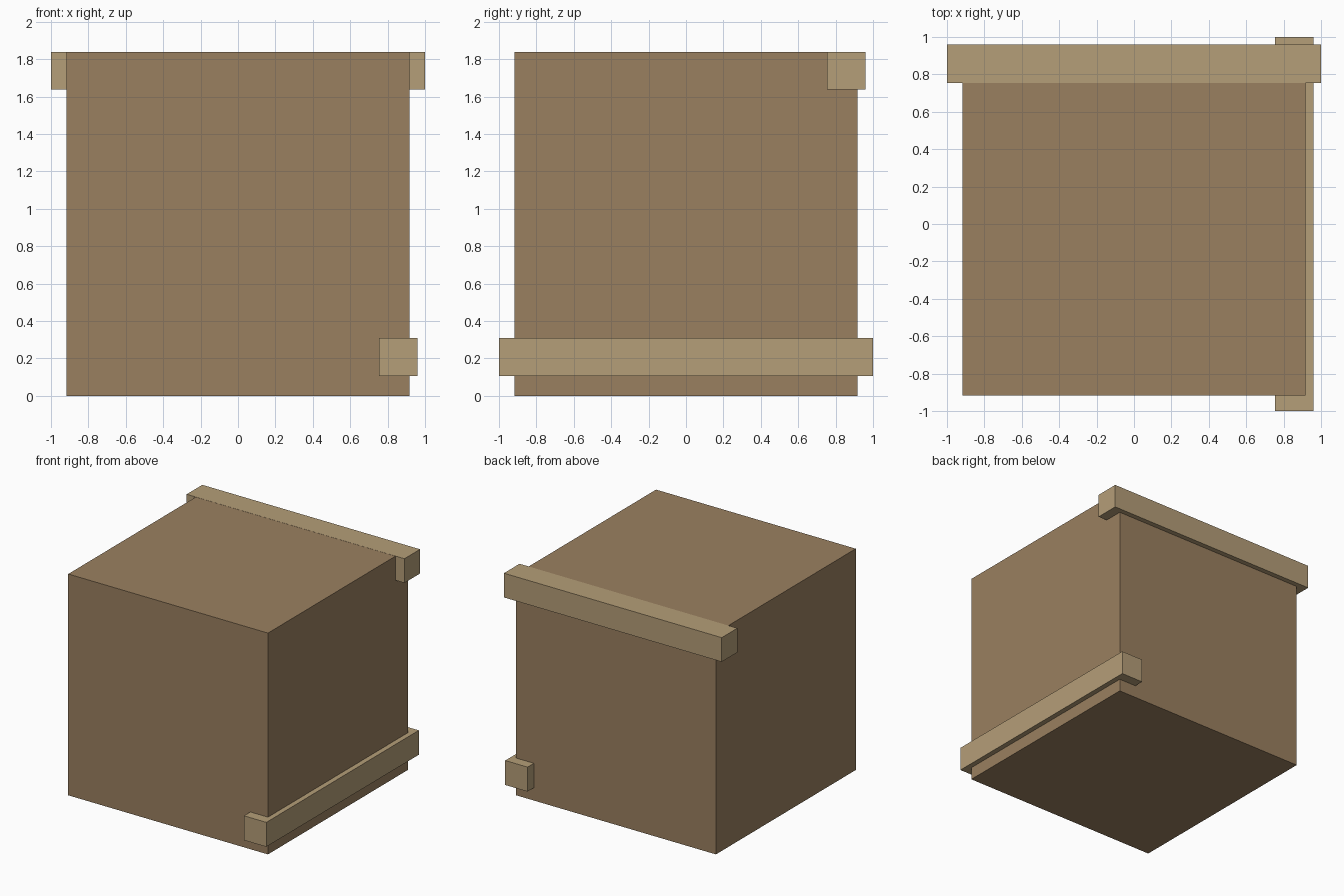
import bpy

if "Cube" in bpy.data.objects:
    bpy.data.objects.remove(bpy.data.objects["Cube"])


def material(name, color):
    mat = bpy.data.materials.new(name)
    mat.diffuse_color = (*color, 1)
    mat.use_nodes = True
    mat.node_tree.nodes["Principled BSDF"].inputs["Base Color"].default_value = mat.diffuse_color
    return mat


def box(name, low, high, mat):
    """Axis-aligned box between two corners."""
    center = [(a + b) / 2 for a, b in zip(low, high)]
    bpy.ops.mesh.primitive_cube_add(size=1, location=center)
    obj = bpy.context.object
    obj.name = name
    obj.scale = [b - a for a, b in zip(low, high)]
    bpy.ops.object.transform_apply(location=False, rotation=False, scale=True)
    obj.data.materials.append(mat)
    return obj


dark_wood = material("dark_wood", (0.323, 0.216, 0.117))
light_wood = material("light_wood", (0.462, 0.342, 0.188))

# Main cube
box("crate_body", (-0.917, -0.917, 0), (0.917, 0.917, 1.837), dark_wood)

# Beam along the top back edge, a hair above the body so its top shows
box("top_back_beam", (-1, 0.755, 1.637), (1, 0.96, 1.838), light_wood)

# Beam along the lower right side
box("lower_right_beam", (0.755, -1, 0.106), (0.96, 1, 0.309), light_wood)
